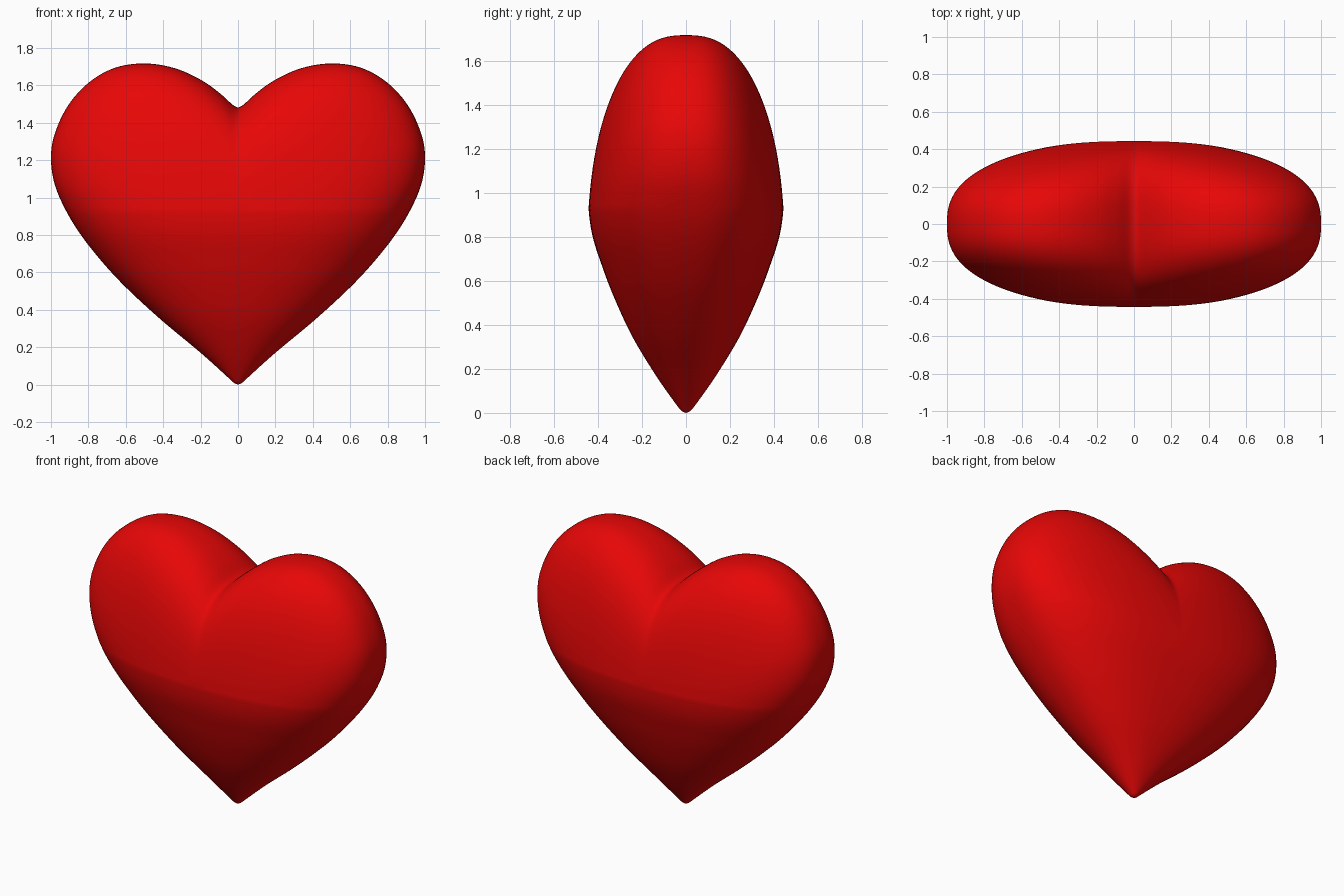
import bpy, bmesh, math
from mathutils import Vector

if "Cube" in bpy.data.objects:
    bpy.data.objects.remove(bpy.data.objects["Cube"])

# Half outline from the notch over the lobe to the tip: (x, z, half depth)
D, ZC, XC = 0.443, 0.93, 0.92
PROFILE = [Vector(p) for p in [
    (0, 1.48, D), (0.03, 1.497, D), (0.1, 1.56, D), (0.2, 1.63, D), (0.34, 1.692, D),
    (0.5, 1.717, D), (0.66, 1.693, D), (0.8, 1.613, D), (0.91, 1.49, D),
    (0.98, 1.34, D), (1.0, 1.21, D), (0.98, 1.07, D), (XC, ZC, D),
    (0.84, 0.80, 0.424), (0.73, 0.66, 0.379), (0.60, 0.52, 0.325),
    (0.41, 0.345, 0.243), (0.2, 0.17, 0.137), (0.05, 0.035, 0.042), (0.02, 0.008, 0.018), (0, 0, 0)]]
STEPS, RINGS = 6, 64


def smooth_curve(pts):
    """Catmull-Rom curve through the points."""
    out = []
    ext = [2 * pts[0] - pts[1]] + pts + [2 * pts[-1] - pts[-2]]
    for a, b, c, d in zip(ext, ext[1:], ext[2:], ext[3:]):
        for k in range(STEPS):
            t = k / STEPS
            out.append(0.5 * (2 * b + (c - a) * t + (2 * a - 5 * b + 4 * c - d) * t * t
                              + (3 * b - a - 3 * c + d) * t ** 3))
    return out + [pts[-1]]


def section(p):
    """Full, rounded arc from the back, round the outline point, to the front."""
    x, z, depth = p
    power = 2 / (2.1 + 0.45 * min(1, z / ZC))
    row = []
    for j in range(RINGS + 1):
        a = math.pi * j / RINGS
        u = max(0, math.sin(a)) ** power
        y = math.copysign(abs(math.cos(a)) ** power, math.cos(a))
        if z >= ZC - 1e-6:
            # lobes: arcs fan out from the thickest point, notch fades inward
            th = math.atan2(z - ZC, x)
            r = math.hypot(x, z - ZC)
            r0 = 1 / math.hypot(math.cos(th) / XC, math.sin(th) / 0.72)
            d = u * (r0 + (r - r0) * u)
            taper = 1 - 0.13 * u * math.sin(th)
            row.append((d * math.cos(th), D * y * taper, ZC + d * math.sin(th)))
        else:
            # lower body: flat rounded slices down to the tip
            row.append((x * u, depth * y, z))
    return row


# Build both halves
bm = bmesh.new()
for side in (1, -1):
    rows = [[bm.verts.new((side * x, y, z)) for x, y, z in section(p)]
            for p in smooth_curve(PROFILE)]
    for r, s in zip(rows, rows[1:]):
        for j in range(RINGS):
            bm.faces.new((r[j], r[j + 1], s[j + 1], s[j]))
bmesh.ops.remove_doubles(bm, verts=bm.verts, dist=0.0003)
bmesh.ops.recalc_face_normals(bm, faces=bm.faces)
for f in bm.faces:
    f.smooth = True

mesh = bpy.data.meshes.new("heart")
bm.to_mesh(mesh)
bm.free()
heart = bpy.data.objects.new("heart", mesh)
bpy.context.collection.objects.link(heart)

# Red finish
red = bpy.data.materials.new("red")
red.diffuse_color = (0.8, 0.002, 0.002, 1)
red.use_nodes = True
red.node_tree.nodes["Principled BSDF"].inputs["Base Color"].default_value = red.diffuse_color
mesh.materials.append(red)
